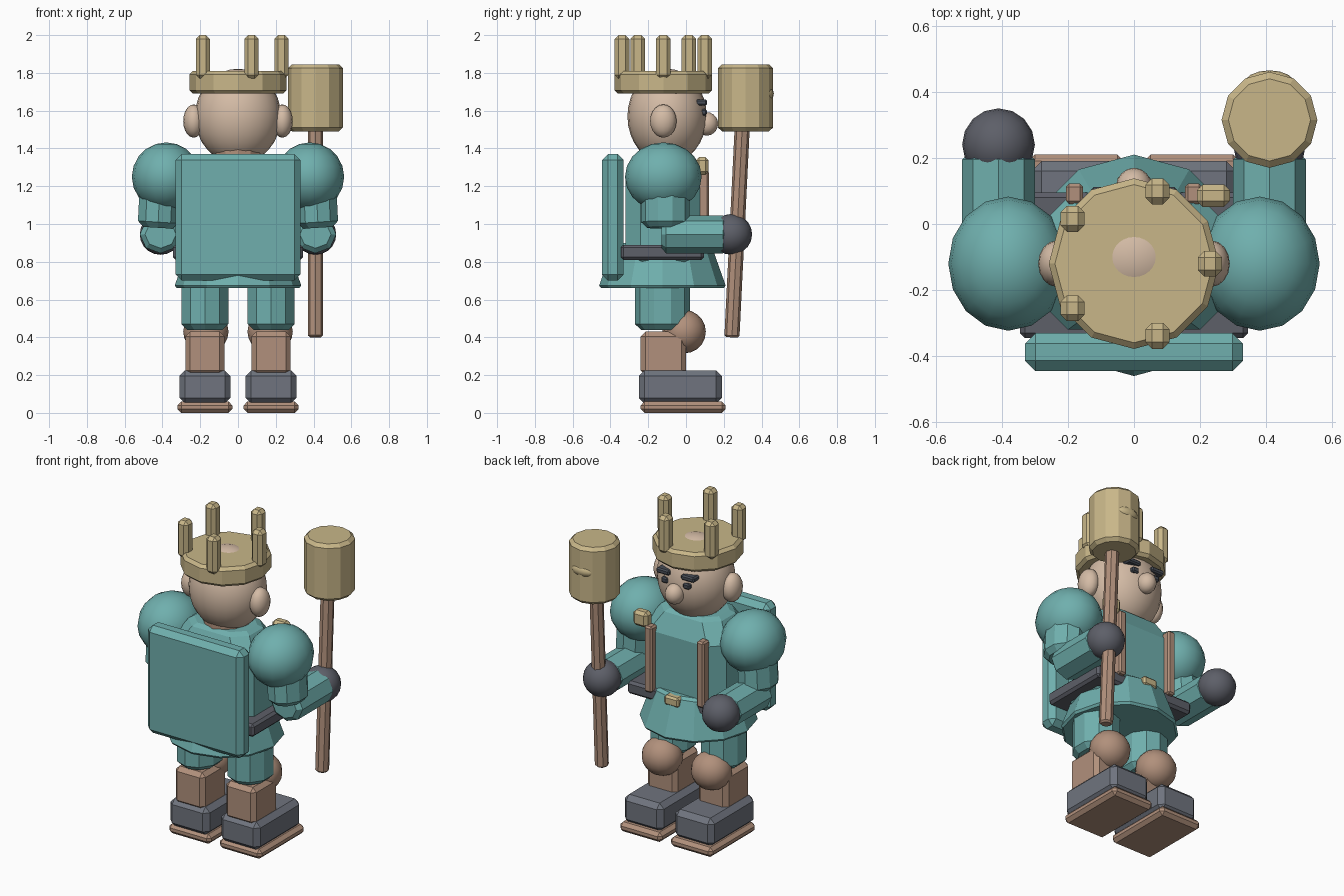
import bpy, bmesh, math
from mathutils import Vector, Matrix

if "Cube" in bpy.data.objects:
    bpy.data.objects.remove(bpy.data.objects["Cube"])


def material(name, rgb):
    m = bpy.data.materials.new(name)
    m.diffuse_color = (*rgb, 1)
    m.use_nodes = True
    m.node_tree.nodes["Principled BSDF"].inputs["Base Color"].default_value = m.diffuse_color
    return m


TEAL = material("teal cloth", (0.16, 0.43, 0.42))
GOLD = material("gold", (0.58, 0.47, 0.25))
SKIN = material("skin", (0.66, 0.50, 0.38))
BROWN = material("brown leather", (0.44, 0.28, 0.20))
GREY = material("boot grey", (0.16, 0.175, 0.21))
DARK = material("dark grey", (0.11, 0.115, 0.14))
BROW = material("brow slate", (0.065, 0.075, 0.095))


def finish(name, bm, mat, bevel=0.0, smooth=False, segments=1):
    bmesh.ops.recalc_face_normals(bm, faces=bm.faces)
    me = bpy.data.meshes.new(name)
    bm.to_mesh(me)
    bm.free()
    me.materials.append(mat)
    me.polygons.foreach_set("use_smooth", [smooth] * len(me.polygons))
    ob = bpy.data.objects.new(name, me)
    bpy.context.collection.objects.link(ob)
    if bevel:
        mod = ob.modifiers.new("bevel", 'BEVEL')
        mod.width = bevel
        mod.segments = segments
        mod.limit_method = 'ANGLE'
        mod.angle_limit = math.radians(50)
    return ob


def box(name, mat, x, y, z, bevel=0.02, segments=1):
    """Box given by its (min, max) range on each axis."""
    bm = bmesh.new()
    bmesh.ops.create_cube(bm, size=1)
    for v in bm.verts:
        v.co = Vector([(r[0] + r[1]) / 2 + c * (r[1] - r[0])
                       for r, c in zip((x, y, z), v.co)])
    return finish(name, bm, mat, bevel, segments=segments)


def ball(name, mat, centre, radii, seg=16, rings=10):
    bm = bmesh.new()
    bmesh.ops.create_uvsphere(bm, u_segments=seg, v_segments=rings, radius=1)
    for v in bm.verts:
        v.co = Vector([c + r * k for c, r, k in zip(centre, radii, v.co)])
    return finish(name, bm, mat, smooth=True)


def rod(name, mat, a, b, r1, r2=None, sides=10, bevel=0.02, squash=1.0):
    """Straight-sided column from a to b; squash scales it along x."""
    a, b = Vector(a), Vector(b)
    d = b - a
    bm = bmesh.new()
    bmesh.ops.create_cone(bm, cap_ends=True, segments=sides, radius1=r1,
                          radius2=r1 if r2 is None else r2, depth=d.length)
    turn = Vector((0, 0, 1)).rotation_difference(d.normalized()).to_matrix()
    place = (Matrix.Translation((a + b) / 2) @ Matrix.Diagonal((squash, 1, 1, 1))
             @ turn.to_4x4())
    bmesh.ops.transform(bm, matrix=place, verts=bm.verts)
    return finish(name, bm, mat, bevel)


def loft(name, mat, levels, cy, chamfer, bevel=0.02):
    """Stack of chamfered rectangles: (half x, half y, z)."""
    bm = bmesh.new()
    rings = []
    for hx, hy, z in levels:
        q = [(hx, hy - chamfer), (hx - chamfer, hy)]
        pts = q + [(-x, y) for x, y in reversed(q)]
        pts += [(-x, -y) for x, y in q] + [(x, -y) for x, y in reversed(q)]
        rings.append([bm.verts.new((x, y + cy, z)) for x, y in pts])
    for lo, hi in zip(rings, rings[1:]):
        for i in range(8):
            j = (i + 1) % 8
            bm.faces.new((lo[i], lo[j], hi[j], hi[i]))
    bm.faces.new(rings[0])
    bm.faces.new(rings[-1])
    return finish(name, bm, mat, bevel)


CY = -0.12  # body axis

# Paired limbs
for side, s in (("left", -1), ("right", 1)):
    def span(lo, hi):
        return tuple(sorted((s * lo, s * hi)))

    # Legs
    box(side + "_sole", BROWN, span(0.03, 0.32), (-0.24, 0.21), (0.0, 0.06), 0.02)
    box(side + "_boot", GREY, span(0.04, 0.31), (-0.25, 0.19), (0.05, 0.225), 0.03)
    box(side + "_shin", BROWN, span(0.072, 0.278), (-0.24, 0.0), (0.2, 0.43), 0.025)
    ball(side + "_knee", BROWN, (s * 0.17, -0.01, 0.43), (0.12, 0.115, 0.115))
    rod(side + "_thigh", TEAL, (s * 0.175, CY - 0.005, 0.44), (s * 0.175, CY - 0.005, 0.72),
        0.145, sides=10, bevel=0.03, squash=0.9)
    # Arms
    ball(side + "_shoulder", TEAL, (s * 0.38, CY, 1.25), (0.182, 0.203, 0.182))
    rod(side + "_upper_arm", TEAL, (s * 0.425, -0.11, 0.98), (s * 0.41, -0.11, 1.25),
        0.128, sides=10, bevel=0.03, squash=0.88)
    rod(side + "_forearm", TEAL, (s * 0.41, -0.13, 0.945), (s * 0.41, 0.22, 0.945),
        0.1, sides=8, bevel=0.025, squash=1.1)
    ball(side + "_hand", DARK, (s * 0.41, 0.24, 0.945), (0.11, 0.11, 0.108))
    # Chest strap
    box(side + "_strap", BROWN, span(0.154, 0.206), (0.06, 0.122), (0.87, 1.28), 0.01)
    # Face
    ball(side + "_ear", SKIN, (s * 0.235, CY, 1.545), (0.055, 0.07, 0.088))
    box(side + "_eye", BROW, span(0.052, 0.098), (0.06, 0.11), (1.575, 1.61), 0.008)
    box(side + "_brow", BROW, span(0.04, 0.13), (0.05, 0.112), (1.628, 1.66), 0.008)

# Torso, skirt and belt
loft("torso", TEAL, [(0.28, 0.2, 0.8), (0.28, 0.2, 1.24), (0.2, 0.14, 1.37)], CY, 0.08)
rod("skirt", TEAL, (0, CY - 0.005, 0.66), (0, CY - 0.005, 0.9), 0.34, 0.255, sides=12, bevel=0.015)
box("belt", DARK, (-0.345, 0.345), (-0.345, 0.095), (0.81, 0.89), 0.015)
box("buckle", GOLD, (-0.05, 0.05), (0.06, 0.15), (0.84, 0.9), 0.012)
box("shoulder_clasp", GOLD, (0.19, 0.29), (0.052, 0.12), (1.26, 1.355), 0.018)
box("back_panel", TEAL, (-0.33, 0.33), (-0.445, -0.33), (0.70, 1.37), 0.032)

# Head
rod("neck", BROWN, (0, CY, 1.3), (0, CY, 1.45), 0.13, sides=12, bevel=0)
ball("head", SKIN, (0, -0.1, 1.57), (0.228, 0.21, 0.252), 24, 16)
ball("nose", SKIN, (0, 0.11, 1.53), (0.055, 0.06, 0.062))

# Crown with a ring of five posts
rod("crown_band", GOLD, (0, CY, 1.69), (0, CY, 1.81), 0.258, sides=12, bevel=0.018)
for i in range(5):
    t = math.radians(72 * i)
    px, py = 0.23 * math.cos(t), CY + 0.23 * math.sin(t)
    box(f"crown_post_{i + 1}", GOLD, (px - 0.037, px + 0.037),
        (py - 0.039, py + 0.039), (1.77, 2.0), 0.02)

# Mallet
rod("mallet_handle", BROWN, (0.41, 0.243, 0.40), (0.41, 0.3, 1.56), 0.04, sides=8, bevel=0.01)
rod("mallet_head", GOLD, (0.41, 0.315, 1.49), (0.41, 0.315, 1.845), 0.145, sides=12, bevel=0.02)
ball("mallet_knob", GOLD, (0.41, 0.42, 1.69), (0.08, 0.045, 0.04))
